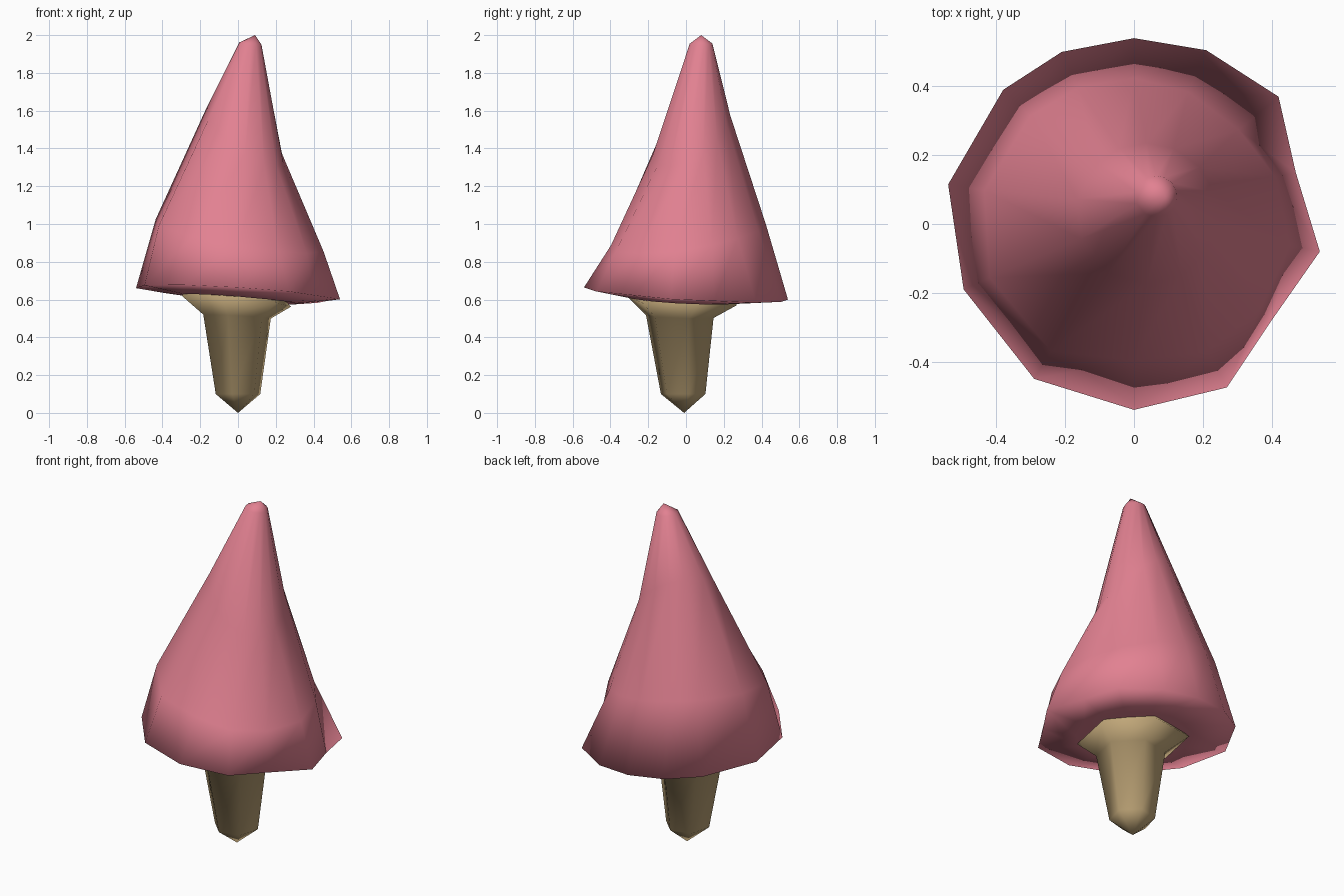
import bpy, bmesh, math

if "Cube" in bpy.data.objects:
    bpy.data.objects.remove(bpy.data.objects["Cube"])


def material(name, colour):
    m = bpy.data.materials.new(name)
    m.diffuse_color = (*colour, 1)
    m.use_nodes = True
    m.node_tree.nodes["Principled BSDF"].inputs["Base Color"].default_value = m.diffuse_color
    return m


def loft(name, bottom, rings, top, mat):
    """Join rings of equal length into a closed smooth skin with pointed ends."""
    bm = bmesh.new()
    loops = [[bm.verts.new(p) for p in ring] for ring in rings]
    low, high = bm.verts.new(bottom), bm.verts.new(top)
    n = len(loops[0])
    for i in range(n):
        j = (i + 1) % n
        bm.faces.new((low, loops[0][j], loops[0][i]))
        bm.faces.new((high, loops[-1][i], loops[-1][j]))
        for a, b in zip(loops, loops[1:]):
            bm.faces.new((a[i], a[j], b[j], b[i]))
    bmesh.ops.recalc_face_normals(bm, faces=bm.faces)
    for f in bm.faces:
        f.smooth = True
    mesh = bpy.data.meshes.new(name)
    bm.to_mesh(mesh)
    bm.free()
    mesh.materials.append(mat)
    obj = bpy.data.objects.new(name, mesh)
    bpy.context.collection.objects.link(obj)
    return obj


def ring(angles, cx, cy, r, z, sx=0.0, sy=0.0, lobes=None):
    """Round ring whose height tilts by sx and sy, with optional lobes."""
    pts = []
    for a, k in zip(angles, lobes or [1] * len(angles)):
        x, y = r * k * math.cos(a), r * k * math.sin(a)
        pts.append((cx + x, cy + y, z + sx * x + sy * y))
    return pts


pink = material("blossom pink", (0.76, 0.22, 0.285))
brown = material("tan bark", (0.53, 0.385, 0.19))

# Canopy: uneven rim, lobed sloping shoulder, tilted neck, leaning tip
rim_xy = [(0.54, -0.08), (0.47, 0.15), (0.42, 0.37), (0.21, 0.505), (0, 0.54),
          (-0.21, 0.50), (-0.38, 0.39), (-0.54, 0.115), (-0.495, -0.19),
          (-0.29, -0.45), (0, -0.54), (0.27, -0.475), (0.40, -0.28)]
rim = [(x, y, max(0.575, 0.632 - 0.065 * x - 0.06 * y)) for x, y in rim_xy]
lobes = [1.06, 1.0, 0.94, 0.95, 0.97, 0.98, 1.0, 1.03, 1.04, 1.03, 0.93, 1.0, 1.03]
ang = [math.atan2(y, x) for x, y in rim_xy]
canopy_rings = [
    ring(ang, 0, 0, 0.31, 0.602, -0.08, -0.045),     # sagging underside
    rim,
    ring(ang, 0.0, 0.005, 0.432, 0.94, -0.17, 0.13, lobes),   # shoulder
    ring(ang, 0.037, 0.03, 0.205, 1.47, -0.65, 0.5),  # neck
    ring(ang, 0.065, 0.08, 0.06, 1.955, -0.1, 0.0),  # tip
]
loft("canopy", (0, 0, 0.65), canopy_rings, (0.09, 0.08, 2.0), pink)

# Trunk: pointed foot, tapered stem, flared top tucked under the canopy
ang = [math.tau * i / 6 + math.radians(15) for i in range(6)]
trunk_rings = [
    ring(ang, 0, -0.015, 0.122, 0.10),
    ring(ang, -0.005, -0.033, 0.185, 0.51, -0.05, -0.03),
    ring(ang, -0.01, -0.02, 0.30, 0.592, -0.09, -0.05),
    ring(ang, 0, 0, 0.22, 0.66, -0.08, -0.045),
]
loft("trunk", (0, -0.01, 0), trunk_rings, (0, 0, 0.68), brown)
